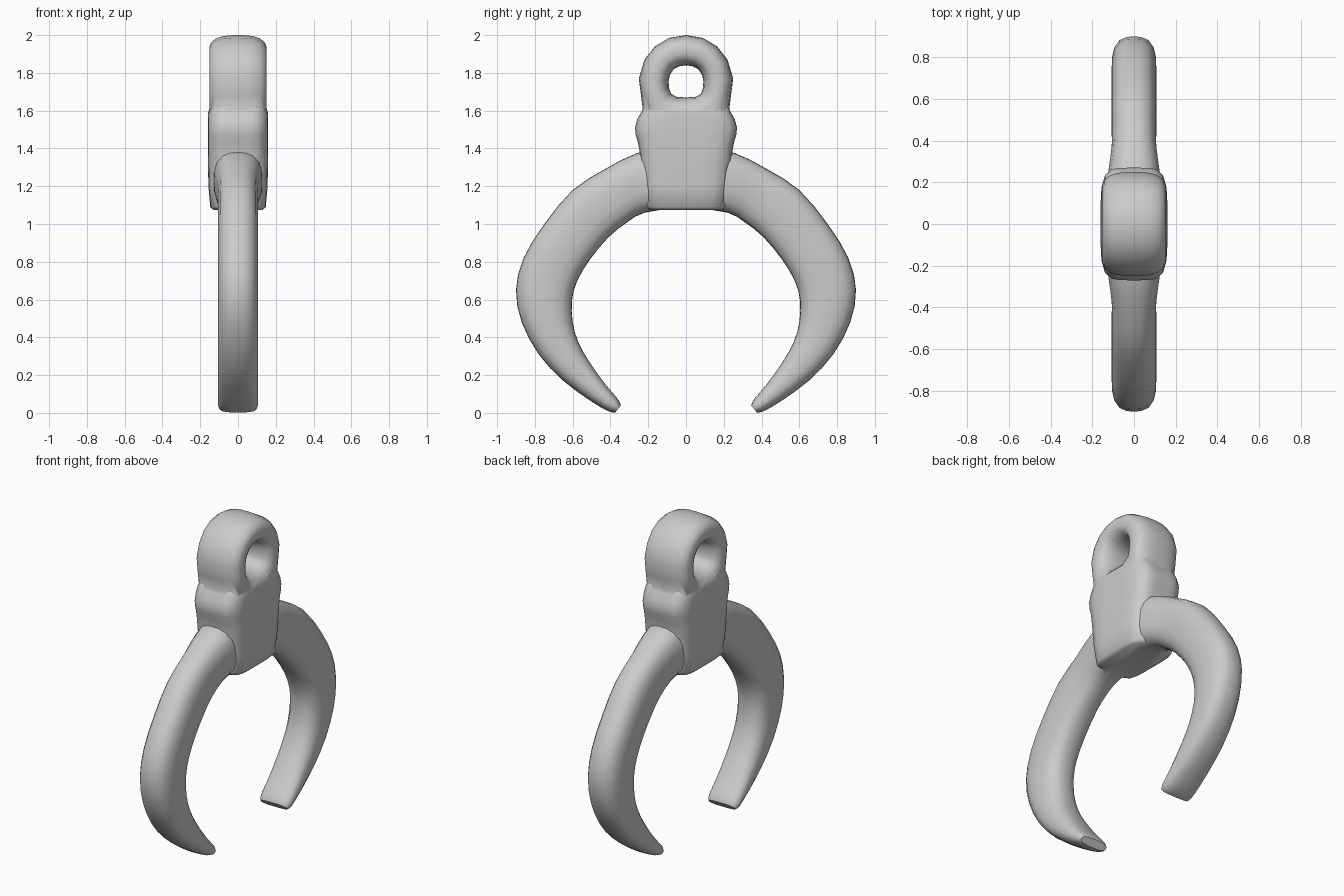
import bpy, bmesh, math
from mathutils import Vector

if "Cube" in bpy.data.objects:
    bpy.data.objects.remove(bpy.data.objects["Cube"])


def superellipse(n, sides):
    """Unit rounded-square section; higher n gives squarer corners."""
    pts = []
    for i in range(sides):
        a = 2 * math.pi * i / sides
        c, s = math.cos(a), math.sin(a)
        k = (abs(c) ** n + abs(s) ** n) ** (-1 / n)
        pts.append((c * k, s * k))
    return pts


def loft(name, rings, closed=False):
    """Skin a list of equal-length vertex rings."""
    bm = bmesh.new()
    vr = [[bm.verts.new(p) for p in r] for r in rings]
    m, n = len(vr), len(vr[0])
    for i in range(m if closed else m - 1):
        a, b = vr[i], vr[(i + 1) % m]
        for j in range(n):
            k = (j + 1) % n
            bm.faces.new((a[j], a[k], b[k], b[j]))
    if not closed:
        bm.faces.new(vr[0])
        bm.faces.new(vr[-1])
    bmesh.ops.recalc_face_normals(bm, faces=bm.faces)
    me = bpy.data.meshes.new(name)
    bm.to_mesh(me)
    bm.free()
    ob = bpy.data.objects.new(name, me)
    bpy.context.collection.objects.link(ob)
    return ob


def rail_rings(stations, n, sides, side=1):
    """Sections spanning outer to inner rail: (yo, zo, yi, zi, half x)."""
    rings = []
    for yo, zo, yi, zi, hx in stations:
        o, i = Vector((0, yo * side, zo)), Vector((0, yi * side, zi))
        mid, half = (o + i) / 2, (o - i) / 2
        rings.append([mid + half * s + Vector((hx * c, 0, 0))
                      for c, s in superellipse(n, sides)])
    return rings


def smooth_path(st):
    """Insert Catmull-Rom midpoints between stations."""
    out = []
    for i in range(len(st) - 1):
        p0, p1, p2, p3 = st[max(i - 1, 0)], st[i], st[i + 1], st[min(i + 2, len(st) - 1)]
        out.append(p1)
        out.append(tuple((9 * (b + c) - a - d) / 16 for a, b, c, d in zip(p0, p1, p2, p3)))
    return out + [st[-1]]


# Central block with a bulging collar: (z, half x, half y)
body_sections = [
    (1.075, 0.130, 0.195), (1.09, 0.147, 0.21), (1.20, 0.157, 0.225),
    (1.38, 0.159, 0.245), (1.43, 0.159, 0.254), (1.47, 0.160, 0.266),
    (1.51, 0.160, 0.270), (1.555, 0.159, 0.258), (1.59, 0.158, 0.238),
    (1.62, 0.150, 0.226), (1.635, 0.135, 0.21)]
body = loft("pendant", [[(hx * c, hy * s, z) for c, s in superellipse(5, 32)]
                        for z, hx, hy in body_sections])

# Hanging loop at the top
half_loop = [
    (0, 2.0, 0, 1.84), (0.09, 1.985, 0.035, 1.835), (0.165, 1.94, 0.065, 1.82),
    (0.22, 1.87, 0.085, 1.79), (0.25, 1.77, 0.092, 1.755), (0.238, 1.68, 0.09, 1.72),
    (0.226, 1.58, 0.08, 1.69), (0.12, 1.50, 0.05, 1.673), (0, 1.50, 0, 1.67)]
loop_st = [(*p, 0.152) for p in half_loop]
loop_st += [(-a, b, -c, d, h) for a, b, c, d, h in reversed(loop_st[1:-1])]
parts = [loft("hanging_loop", rail_rings(loop_st, 2.7, 24), closed=True)]

# Pair of curved horns
horn = smooth_path([
    (0.05, 1.42, 0.05, 1.085, 0.14), (0.26, 1.375, 0.22, 1.06, 0.125),
    (0.43, 1.29, 0.31, 1.01, 0.107), (0.60, 1.18, 0.41, 0.93, 0.107),
    (0.75, 1.00, 0.51, 0.81, 0.107), (0.86, 0.82, 0.575, 0.70, 0.107),
    (0.90, 0.65, 0.603, 0.60, 0.107), (0.87, 0.48, 0.60, 0.48, 0.107),
    (0.78, 0.31, 0.570, 0.375, 0.107), (0.65, 0.17, 0.515, 0.275, 0.107),
    (0.50, 0.06, 0.430, 0.155, 0.107), (0.41, 0.008, 0.362, 0.075, 0.105),
    (0.375, 0.002, 0.345, 0.04, 0.092)])
for side, label in ((1, "right"), (-1, "left")):
    parts.append(loft(label + "_horn", rail_rings(horn, 2.8, 20, side)))

# Fuse everything into one solid
for p in parts:
    mod = body.modifiers.new("fuse", 'BOOLEAN')
    mod.operation, mod.solver, mod.object = 'UNION', 'EXACT', p
bpy.context.view_layer.objects.active = body
body.select_set(True)
for mod in list(body.modifiers):
    bpy.ops.object.modifier_apply(modifier=mod.name)
for p in parts:
    bpy.data.objects.remove(p)
bpy.ops.object.shade_smooth_by_angle(angle=math.radians(45))
